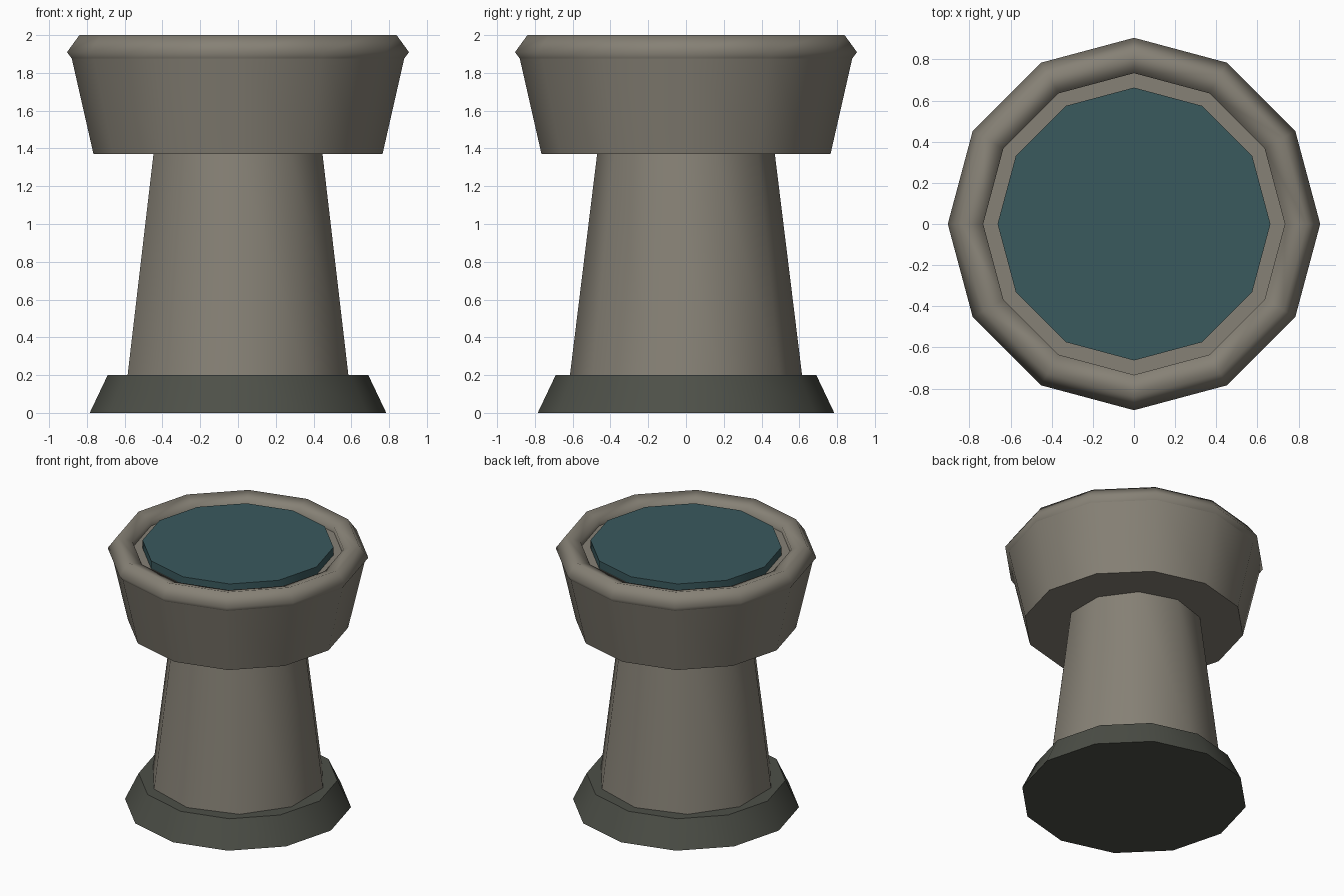
import bpy, math

if "Cube" in bpy.data.objects:
    bpy.data.objects.remove(bpy.data.objects["Cube"])


def material(name, rgb):
    m = bpy.data.materials.new(name)
    m.diffuse_color = (*rgb, 1.0)
    m.use_nodes = True
    m.node_tree.nodes["Principled BSDF"].inputs["Base Color"].default_value = m.diffuse_color
    return m


stone = material("warm_grey_stone", (0.24, 0.22, 0.18))
dark = material("dark_grey_stone", (0.075, 0.08, 0.065))
teal = material("teal_water", (0.042, 0.10, 0.11))


def finish(name, mat, angle):
    ob = bpy.context.object
    ob.name = name
    ob.data.materials.append(mat)
    bpy.ops.object.shade_smooth_by_angle(angle=math.radians(angle))
    return ob


def frustum(name, sides, r1, r2, z1, z2, mat):
    bpy.ops.mesh.primitive_cone_add(vertices=sides, radius1=r1, radius2=r2,
                                    depth=z2 - z1, location=(0, 0, (z1 + z2) / 2))
    return finish(name, mat, 45)


# Foot, ten-sided column and flared bowl
frustum("base", 12, 0.785, 0.69, 0.0, 0.2, dark)
frustum("column", 10, 0.617, 0.468, 0.18, 1.39, stone)
frustum("bowl", 12, 0.765, 0.89, 1.37, 1.92, stone)

# Water disc standing inside the rim
frustum("water", 12, 0.663, 0.663, 1.90, 1.98, teal)

# Rounded rim with a five-sided section
bpy.ops.mesh.primitive_torus_add(major_segments=12, minor_segments=5,
                                 major_radius=0.81, minor_radius=0.095,
                                 location=(0, 0, 1.91))
finish("rim", stone, 80)
